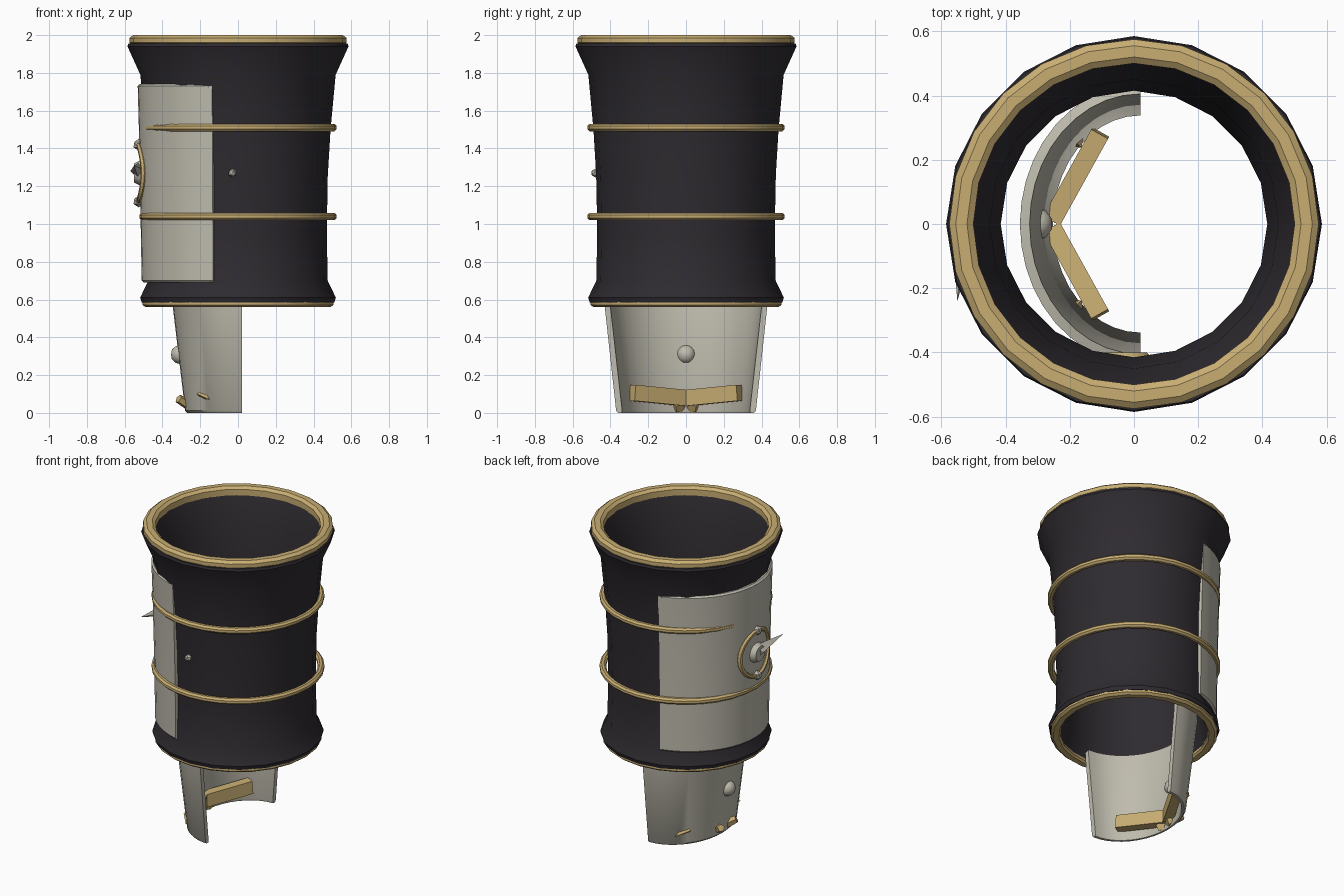
import bpy, bmesh, math
from mathutils import Vector, Matrix

if "Cube" in bpy.data.objects:
    bpy.data.objects.remove(bpy.data.objects["Cube"])


def material(name, rgb):
    m = bpy.data.materials.new(name)
    m.diffuse_color = (*rgb, 1)
    m.use_nodes = True
    m.node_tree.nodes["Principled BSDF"].inputs["Base Color"].default_value = m.diffuse_color
    return m


DARK = material("dark_shell", (0.028, 0.024, 0.030))
GOLD = material("gold_trim", (0.58, 0.42, 0.17))
BONE = material("pale_plate", (0.52, 0.50, 0.42))


def finish(name, bm, mat, smooth=True):
    bmesh.ops.recalc_face_normals(bm, faces=bm.faces)
    me = bpy.data.meshes.new(name)
    bm.to_mesh(me)
    bm.free()
    ob = bpy.data.objects.new(name, me)
    bpy.context.collection.objects.link(ob)
    me.materials.append(mat)
    if smooth:
        bpy.ops.object.select_all(action='DESELECT')
        ob.select_set(True)
        bpy.context.view_layer.objects.active = ob
        bpy.ops.object.shade_smooth_by_angle(angle=math.radians(35))
    return ob


def sweep(name, profile, mat, n=20, a0=0, a1=360, cx=0):
    """Sweep a closed (x radius, y radius, z) section round the z axis."""
    bm = bmesh.new()
    full = a1 - a0 == 360
    rows = []
    for i in range(n if full else n + 1):
        a = math.radians(a0 + (a1 - a0) * i / n)
        rows.append([bm.verts.new((cx + rx * math.cos(a), ry * math.sin(a), z))
                     for rx, ry, z in profile])
    k = len(profile)
    for i in range(n):
        p, q = rows[i], rows[(i + 1) % len(rows)]
        for j in range(k):
            bm.faces.new((p[j], q[j], q[(j + 1) % k], p[(j + 1) % k]))
    if not full:
        bm.faces.new(rows[0])
        bm.faces.new(rows[-1])
    return finish(name, bm, mat)


def lathe(name, profile, mat, n):
    return sweep(name, [(r, r, z) for r, z in profile], mat, n)


def hoop(name, radius, minor, z, n=32):
    pts = [(radius + minor * math.cos(t * math.pi / 4 + math.pi / 8),
            z + minor * math.sin(t * math.pi / 4 + math.pi / 8)) for t in range(8)]
    return lathe(name, pts, GOLD, n)


def spike(name, base, tip, r, mat, sides=4, r2=0):
    base, tip = Vector(base), Vector(tip)
    d = tip - base
    bm = bmesh.new()
    bmesh.ops.create_cone(bm, cap_ends=True, segments=sides, radius1=r, radius2=r2,
                          depth=d.length)
    rot = d.to_track_quat('Z', 'Y').to_matrix().to_4x4()
    bm.transform(Matrix.Translation((base + tip) / 2) @ rot)
    return finish(name, bm, mat, sides > 6)


def ball(name, loc, r, mat, sub=2):
    bm = bmesh.new()
    bmesh.ops.create_icosphere(bm, subdivisions=sub, radius=r)
    bm.transform(Matrix.Translation(loc))
    return finish(name, bm, mat, sub > 1)


# Flared dark sleeve, hollow
lathe("sleeve", [(0.51, 0.585), (0.518, 0.61), (0.475, 0.70), (0.47, 0.95),
                 (0.475, 1.25), (0.49, 1.50), (0.517, 1.79), (0.585, 1.94),
                 (0.58, 1.955), (0.51, 1.955), (0.45, 1.79), (0.415, 1.4),
                 (0.415, 0.95), (0.425, 0.70), (0.455, 0.585)], DARK, 20)

# Gold rims and bands
lathe("top_rim", [(0.56, 1.945), (0.575, 1.96), (0.575, 1.985), (0.555, 2.0),
                  (0.52, 2.0), (0.5, 1.985), (0.5, 1.945)], GOLD, 24)
lathe("bottom_rim", [(0.49, 0.56), (0.505, 0.572), (0.505, 0.592), (0.45, 0.592),
                     (0.445, 0.572), (0.455, 0.56)], GOLD, 24)
hoop("lower_band", 0.503, 0.021, 1.04)
hoop("upper_band", 0.503, 0.021, 1.51)

# Curved outer plate on the left side
sweep("outer_plate", [(0.50, 0.475, 0.69), (0.51, 0.485, 0.70), (0.517, 0.488, 1.1),
                      (0.525, 0.50, 1.51), (0.531, 0.51, 1.73), (0.52, 0.50, 1.74),
                      (0.47, 0.45, 1.74), (0.45, 0.43, 0.69)], BONE, 20, 105, 255)

# Tapered guard hanging below the sleeve
sweep("lower_guard", [(0.288, 0.36, 0), (0.30, 0.37, 0.012), (0.365, 0.43, 0.56),
                      (0.375, 0.435, 0.62), (0.345, 0.405, 0.63), (0.335, 0.40, 0.56),
                      (0.272, 0.338, 0.012), (0.276, 0.342, 0)], BONE, 20, 90, 270, 0.02)
ball("guard_rivet", (-0.305, 0, 0.31), 0.052, BONE)

# Gold chevron bars and nubs at the foot of the guard
for s, side in ((1, "back"), (-1, "front")):
    bm = bmesh.new()
    bmesh.ops.create_cube(bm, size=1)
    bm.transform(Matrix.Diagonal((0.06, 0.31, 0.085, 1)))
    rot = Matrix.Rotation(-s * math.radians(29), 4, 'Z') @ Matrix.Rotation(s * math.radians(5), 4, 'X')
    bm.transform(Matrix.Translation((-0.18, s * 0.148, 0.093)) @ rot)
    finish("chevron_bar_" + side, bm, GOLD, False)
    spike("chevron_nub_" + side, (-0.235, s * 0.03, 0.025), (-0.315, s * 0.08, 0.075),
          0.03, GOLD, 5, 0.024)
    spike("chevron_point_" + side, (-0.19, s * 0.25, 0.10), (-0.15, s * 0.335, 0.07),
          0.03, GOLD, 4)

# Side badge: gold ring, pale boss, pointed blade and small studs
bm = bmesh.new()
N = 24
rings = []
for i in range(N):
    a = 2 * math.pi * i / N
    row = []
    for t in range(6):
        b = 2 * math.pi * t / 6
        r = 0.15 + 0.014 * math.cos(b)
        y = r * math.cos(a)
        x = -0.522 * math.sqrt(1 - (y / 0.49) ** 2) - 0.004 + 0.014 * math.sin(b)
        row.append(bm.verts.new((x, y, 1.27 + r * math.sin(a))))
    rings.append(row)
for i in range(N):
    p, q = rings[i], rings[(i + 1) % N]
    for t in range(6):
        bm.faces.new((p[t], q[t], q[(t + 1) % 6], p[(t + 1) % 6]))
finish("badge_ring", bm, GOLD)
spike("badge_boss", (-0.50, 0, 1.27), (-0.55, 0, 1.27), 0.075, BONE, 12, 0.05)
spike("badge_blade", (-0.525, 0, 1.28), (-0.55, -0.24, 1.31), 0.045, BONE, 4)
for dz in (-0.15, 0.15):
    ball("badge_stud", (-0.525, 0, 1.27 + dz), 0.032, BONE, 1)

# Small front stud and its fastening inside the sleeve
ball("front_stud", (-0.03, -0.48, 1.27), 0.024, BONE, 1)
spike("inner_fastening", (-0.03, -0.42, 1.27), (-0.03, -0.40, 1.27), 0.09, GOLD, 12, 0.07)
